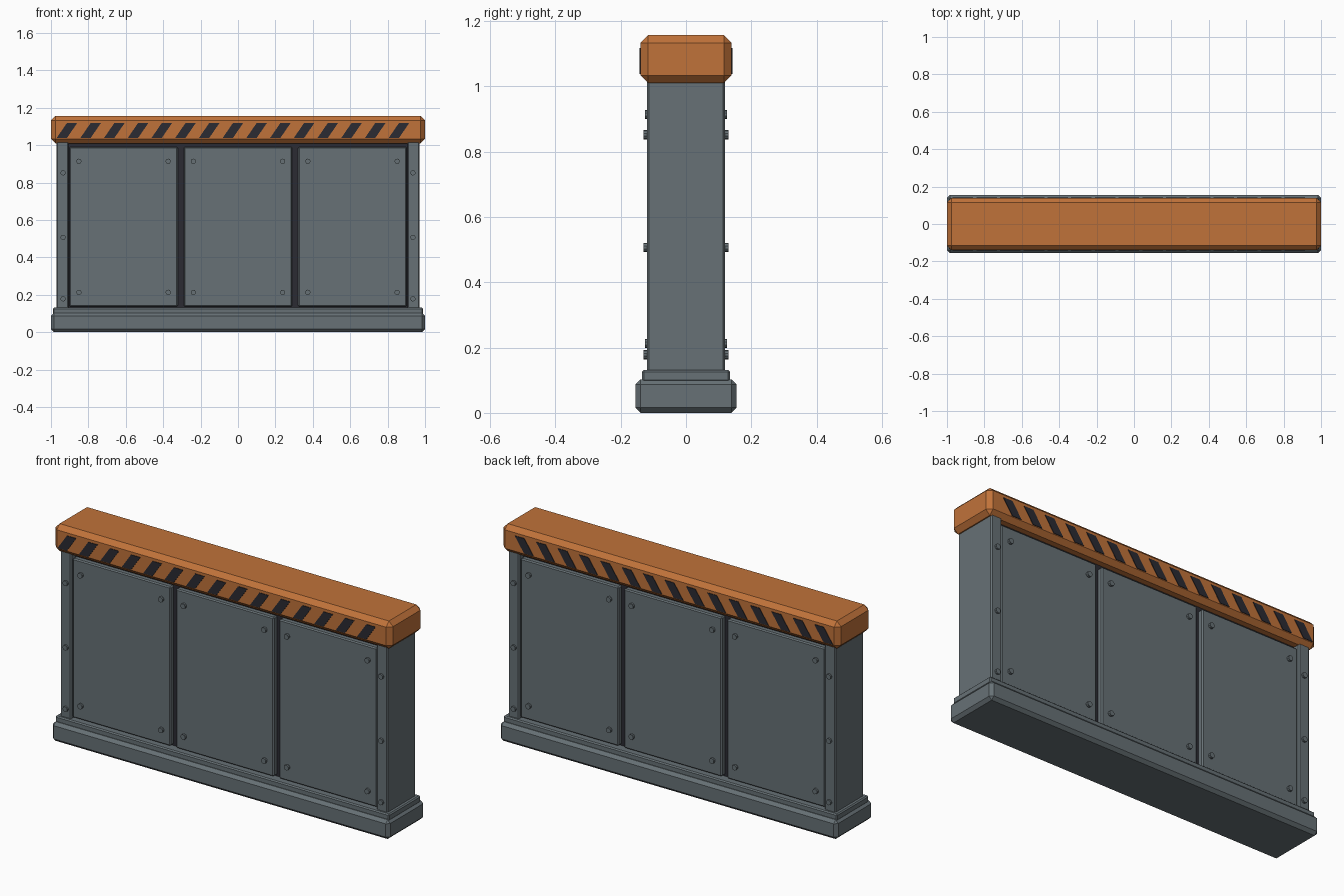
import bpy, bmesh
from math import pi
from mathutils import Matrix

cube = bpy.data.objects.get("Cube")
if cube:
    bpy.data.objects.remove(cube)


def make_material(name, rgb):
    mat = bpy.data.materials.new(name)
    mat.use_nodes = True
    mat.diffuse_color = (*rgb, 1)
    mat.node_tree.nodes["Principled BSDF"].inputs["Base Color"].default_value = (*rgb, 1)
    return mat


GREY = make_material("steel grey", (0.135, 0.165, 0.18))
ORANGE = make_material("warning orange", (0.53, 0.17, 0.042))
DARK = make_material("dark stripe", (0.024, 0.024, 0.032))


def finish(name, bm, mat):
    bmesh.ops.recalc_face_normals(bm, faces=bm.faces)
    mesh = bpy.data.meshes.new(name)
    bm.to_mesh(mesh)
    bm.free()
    mesh.materials.append(mat)
    obj = bpy.data.objects.new(name, mesh)
    bpy.context.collection.objects.link(obj)
    return obj


def box(name, x, y, z, mat, bevel=0.0):
    """Chamfered box given by (min, max) along each axis."""
    bm = bmesh.new()
    spans = (x, y, z)
    size = [b - a for a, b in spans]
    centre = [(a + b) / 2 for a, b in spans]
    bmesh.ops.create_cube(bm, size=1, matrix=Matrix.Translation(centre) @ Matrix.Diagonal((*size, 1)))
    if bevel:
        bmesh.ops.bevel(bm, geom=bm.edges[:], offset=bevel, segments=1, affect='EDGES')
    return finish(name, bm, mat)


def bolts(name, spots, tip):
    """Round bolt heads on both faces of the wall."""
    bm = bmesh.new()
    depth = 0.03
    for x, z in spots:
        for side in (-1, 1):
            place = Matrix.Translation((x, side * (tip - depth / 2), z)) @ Matrix.Rotation(pi / 2, 4, 'X')
            bmesh.ops.create_cone(bm, cap_ends=True, segments=10, radius1=0.014,
                                  radius2=0.014, depth=depth, matrix=place)
    return finish(name, bm, GREY)


# Stepped base
box("base", (-1, 1), (-0.155, 0.155), (0, 0.103), GREY, 0.016)
box("base_step", (-0.99, 0.99), (-0.135, 0.135), (0.095, 0.131), GREY, 0.006)

# Recessed core and end columns
box("core", (-0.92, 0.92), (-0.085, 0.085), (0.12, 1.02), DARK)
for side, label in ((-1, "right"), (1, "left")):
    xs = sorted((side * 0.905, side * 0.97))
    box(label + "_column", xs, (-0.12, 0.12), (0.125, 1.02), GREY, 0.006)

# Three panels on each face
for face, label in ((-1, "front"), (1, "back")):
    ys = sorted((face * 0.07, face * 0.113))
    for i in range(3):
        mid = (i - 1) * 0.612
        box(f"{label}_panel_{i + 1}", (mid - 0.29, mid + 0.29), ys, (0.137, 0.99), GREY, 0.006)

# Bolts in the panel corners and up the columns
bolts("panel_bolts", [(m + dx, z) for m in (-0.612, 0, 0.612)
                      for dx in (-0.239, 0.239) for z in (0.213, 0.914)], 0.126)
bolts("column_bolts", [(x, z) for x in (-0.935, 0.935)
                       for z in (0.178, 0.507, 0.852)], 0.13)

# Chamfered cap
box("cap", (-1, 1), (-0.14, 0.14), (1.01, 1.157), ORANGE, 0.024)

# Slanted warning stripes, thin plates on both faces of the cap
bm = bmesh.new()
for i in range(15):
    x = -0.97 + i * 0.1268
    outline = ((x, 1.038), (x + 0.055, 1.038), (x + 0.11, 1.118), (x + 0.055, 1.118))
    for face in (-1, 1):
        plate = bm.faces.new([bm.verts.new((px, face * 0.138, pz)) for px, pz in outline])
        moved = bmesh.ops.extrude_face_region(bm, geom=[plate])["geom"]
        bmesh.ops.translate(bm, vec=(0, face * 0.005, 0),
                            verts=[v for v in moved if isinstance(v, bmesh.types.BMVert)])
finish("warning_stripes", bm, DARK)
